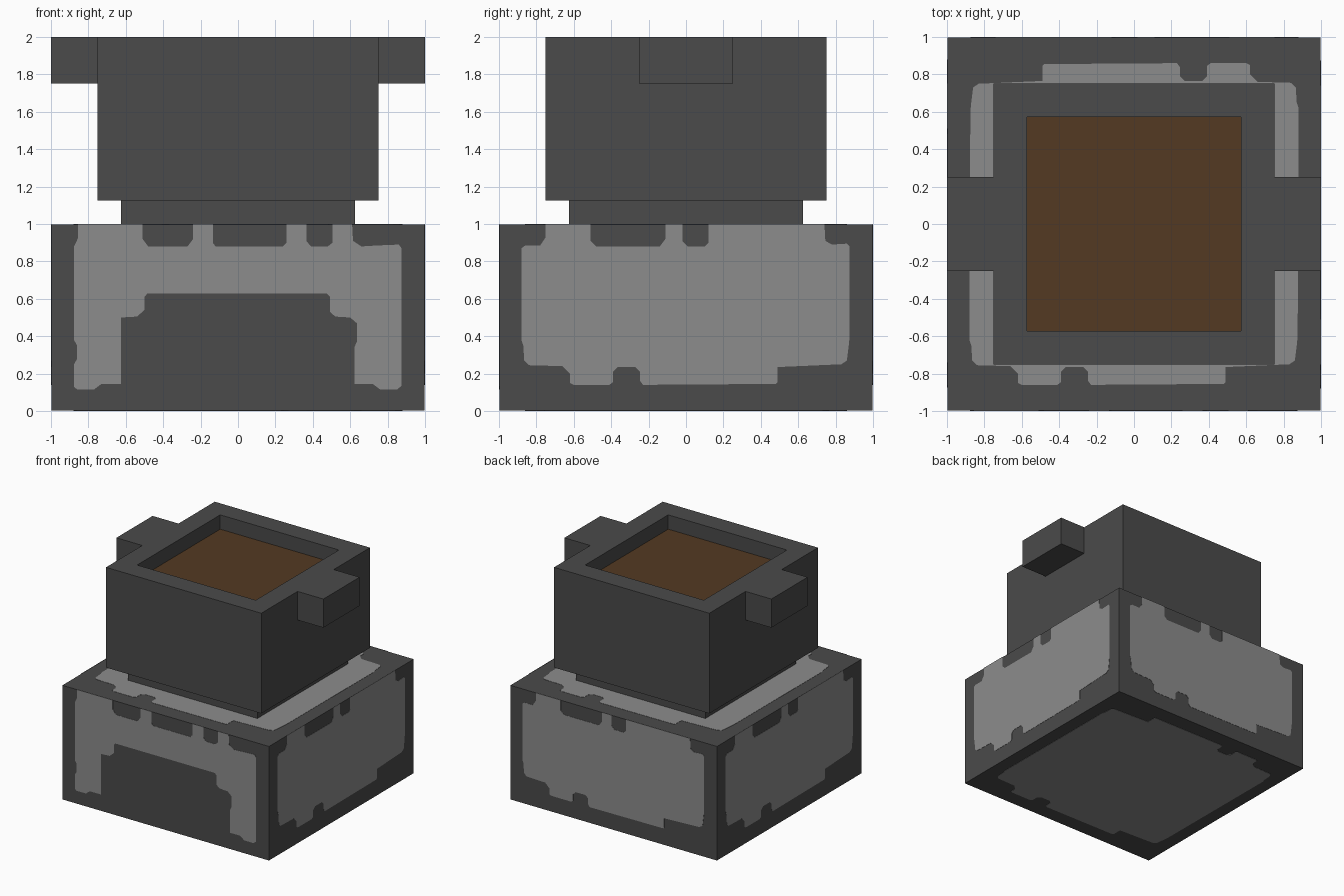
import bpy, bmesh, math
from mathutils import Matrix, Vector

cube = bpy.data.objects.get("Cube")
if cube:
    bpy.data.objects.remove(cube, do_unlink=True)


def material(name, rgb):
    m = bpy.data.materials.new(name)
    m.use_nodes = True
    m.diffuse_color = (*rgb, 1)
    bsdf = m.node_tree.nodes["Principled BSDF"]
    bsdf.inputs["Base Color"].default_value = (*rgb, 1)
    bsdf.inputs["Roughness"].default_value = 0.9
    return m


DARK = material("dark grey", (0.069, 0.069, 0.069))
LIGHT = material("light grey", (0.262, 0.262, 0.262))
BROWN = material("brown", (0.087, 0.042, 0.016))
SKIN = 0.002  # thickness of the painted plates


def finish(name, bm, *mats):
    bmesh.ops.recalc_face_normals(bm, faces=bm.faces)
    mesh = bpy.data.meshes.new(name)
    bm.to_mesh(mesh)
    bm.free()
    for m in mats:
        mesh.materials.append(m)
    obj = bpy.data.objects.new(name, mesh)
    bpy.context.collection.objects.link(obj)
    return obj


def box_mesh(lo, hi):
    lo, hi = Vector(lo), Vector(hi)
    bm = bmesh.new()
    place = Matrix.Translation((lo + hi) / 2) @ Matrix.Diagonal((*(hi - lo), 1))
    bmesh.ops.create_cube(bm, size=1, matrix=place)
    return bm


def plate(name, outline, matrix):
    """Thin light plate: outline in local x, y, raised along local z."""
    bm = bmesh.new()
    face = bm.faces.new([bm.verts.new((u, v, -SKIN)) for u, v in outline])
    out = bmesh.ops.extrude_face_region(bm, geom=[face])
    top = [g for g in out["geom"] if isinstance(g, bmesh.types.BMVert)]
    bmesh.ops.translate(bm, verts=top, vec=(0, 0, SKIN))
    bmesh.ops.triangulate(bm, faces=[f for f in bm.faces if len(f.verts) > 4])
    bm.transform(matrix)
    return finish(name, bm, LIGHT)


# Base block and neck
h = 1 - SKIN
finish("base", box_mesh((-h, -h, SKIN), (h, h, h)), DARK)
finish("neck", box_mesh((-0.625, -0.625, 0.99), (0.625, 0.625, 1.13)), DARK)

# Bowl: upper block with a shallow square recess and a brown floor
bm = box_mesh((-0.75, -0.75, 1.125), (0.75, 0.75, 2))
top = max(bm.faces, key=lambda f: f.calc_center_median().z)
bmesh.ops.inset_region(bm, faces=[top], thickness=0.25)
out = bmesh.ops.extrude_face_region(bm, geom=[top])
bmesh.ops.delete(bm, geom=[top], context='FACES_ONLY')
floor = next(g for g in out["geom"] if isinstance(g, bmesh.types.BMFace))
bmesh.ops.translate(bm, verts=floor.verts, vec=(0, 0, -0.125))
floor.material_index = 1
finish("bowl", bm, DARK, BROWN)

# Side lugs
for side, s in (("left", 1), ("right", -1)):
    xs = sorted((0.75 * s, s))
    finish(side + "_lug", box_mesh((xs[0], -0.25, 1.75), (xs[1], 0.25, 2)), DARK)

# Ragged lower edge shared by the side, top and bottom patches
lower = [(-0.88, 0.38), (-0.87, 0.35), (-0.865, 0.27), (-0.84, 0.245),
         (-0.66, 0.24), (-0.62, 0.20), (-0.62, 0.15), (-0.60, 0.14),
         (-0.41, 0.14), (-0.39, 0.155), (-0.39, 0.21), (-0.365, 0.235),
         (-0.27, 0.235), (-0.245, 0.21), (-0.245, 0.16), (-0.23, 0.14),
         (0.48, 0.145), (0.49, 0.155), (0.49, 0.235), (0.83, 0.25),
         (0.86, 0.27), (0.87, 0.35), (0.875, 0.40)]

# Notched upper edge of the side patches, from right to left
side_upper = [(0.875, 0.88), (0.86, 0.895), (0.78, 0.89), (0.745, 0.91),
              (0.74, 1), (0.12, 1), (0.12, 0.90), (0.10, 0.88),
              (0.01, 0.88), (-0.02, 0.91), (-0.02, 1), (-0.11, 1),
              (-0.11, 0.92), (-0.14, 0.88), (-0.48, 0.88), (-0.51, 0.91),
              (-0.51, 1), (-0.75, 1), (-0.75, 0.93), (-0.78, 0.885),
              (-0.86, 0.885), (-0.88, 0.87)]

# Front patch: arch around the dark mouth, then the notched top
front = [(-0.855, 1), (-0.855, 0.925), (-0.877, 0.88), (-0.877, 0.38),
         (-0.86, 0.35), (-0.86, 0.28), (-0.877, 0.25), (-0.877, 0.13),
         (-0.86, 0.115), (-0.77, 0.115), (-0.73, 0.145), (-0.625, 0.145),
         (-0.625, 0.50), (-0.54, 0.505), (-0.50, 0.54), (-0.50, 0.61),
         (-0.485, 0.628), (0.475, 0.628), (0.492, 0.61), (0.492, 0.53),
         (0.52, 0.505), (0.60, 0.50), (0.635, 0.47), (0.635, 0.37),
         (0.622, 0.34), (0.622, 0.145), (0.72, 0.145), (0.76, 0.115),
         (0.85, 0.115), (0.875, 0.135), (0.875, 0.87), (0.86, 0.89),
         (0.74, 0.885), (0.66, 0.88), (0.615, 0.91), (0.61, 1),
         (0.505, 1), (0.505, 0.90), (0.48, 0.88), (0.39, 0.88),
         (0.365, 0.91), (0.365, 1), (0.26, 1), (0.26, 0.90),
         (0.24, 0.88), (-0.12, 0.88), (-0.135, 0.90), (-0.135, 1),
         (-0.24, 1), (-0.24, 0.92), (-0.27, 0.88), (-0.48, 0.88),
         (-0.51, 0.92), (-0.51, 1)]

# Upright patches, turned around the base
sides = lower + side_upper
upright = Matrix.Translation((0, -1, 0)) @ Matrix.Rotation(math.pi / 2, 4, 'X')
for i, (name, outline) in enumerate((("front_patch", front), ("left_patch", sides),
                                     ("back_patch", sides), ("right_patch", sides))):
    plate(name, outline, Matrix.Rotation(i * math.pi / 2, 4, 'Z') @ upright)

# Top and bottom patches: the lower edge plus its half-turn copy
half = [(u, v - 1) for u, v in lower]
full = half + [(-u, -v) for u, v in half]
plate("top_patch", full, Matrix.Translation((0, 0, 1)))
plate("bottom_patch", full, Matrix.Rotation(math.pi, 4, 'X'))
